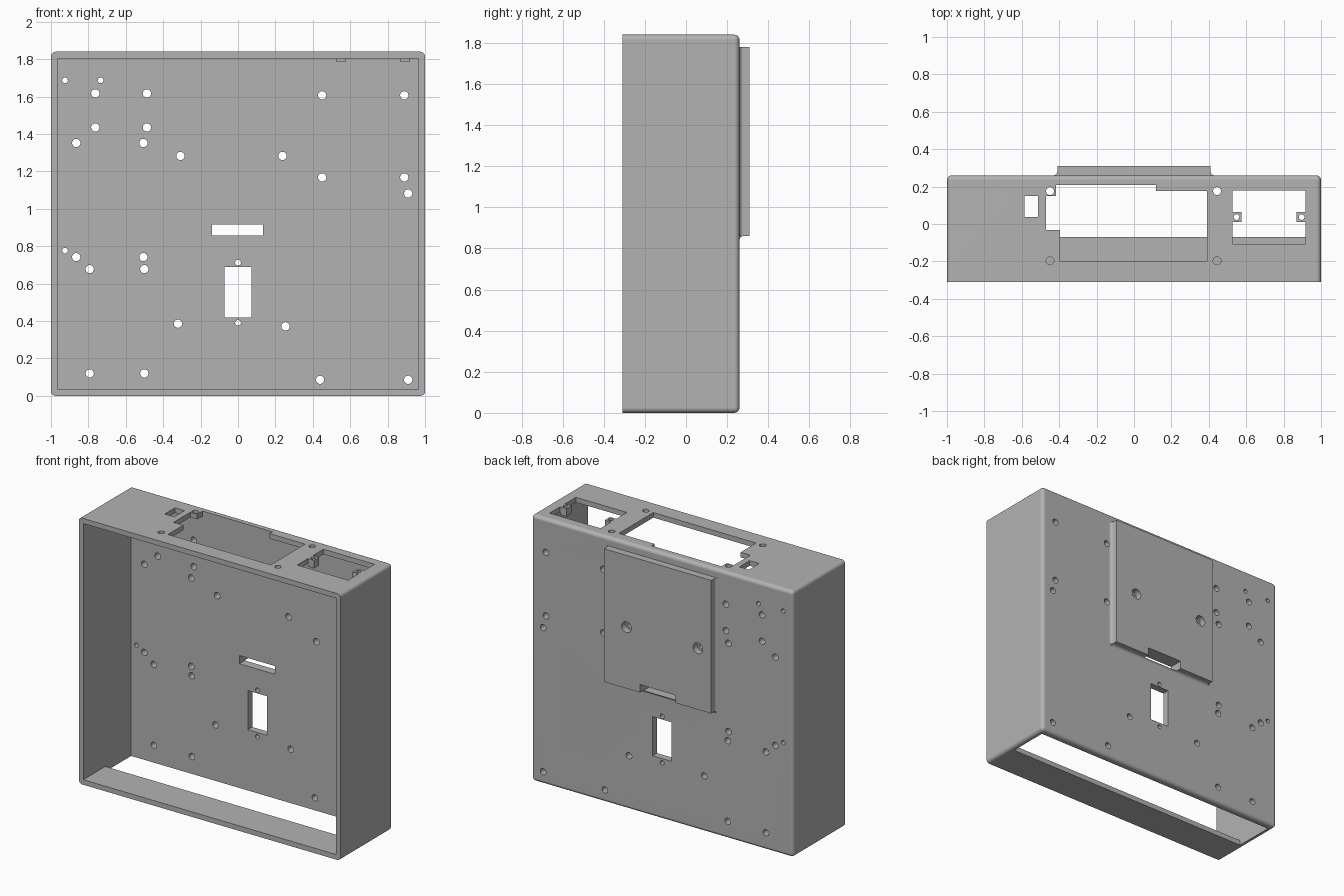
import bpy, bmesh, math
from mathutils import Vector

if "Cube" in bpy.data.objects:
    bpy.data.objects.remove(bpy.data.objects["Cube"], do_unlink=True)

grey = bpy.data.materials.new("plain grey")
grey.use_nodes = True
colour = (0.45, 0.45, 0.45, 1)
grey.diffuse_color = colour
grey.node_tree.nodes["Principled BSDF"].inputs["Base Color"].default_value = colour


def prism(bm, points, axis, low, high):
    """Extrude a flat outline along x, y or z."""
    def place(a, b):
        return {"x": (low, a, b), "y": (a, low, b), "z": (a, b, low)}[axis]
    face = bm.faces.new([bm.verts.new(place(a, b)) for a, b in points])
    made = bmesh.ops.extrude_face_region(bm, geom=[face])["geom"]
    moved = [v for v in made if isinstance(v, bmesh.types.BMVert)]
    step = Vector([(high - low) * (axis == name) for name in "xyz"])
    bmesh.ops.translate(bm, verts=moved, vec=step)


def box(bm, x0, x1, y0, y1, z0, z1):
    prism(bm, [(x0, y0), (x1, y0), (x1, y1), (x0, y1)], "z", z0, z1)


def hole(bm, a, b, radius, axis, low, high, sides=32):
    ring = [(a + radius * math.cos(math.tau * i / sides),
             b + radius * math.sin(math.tau * i / sides)) for i in range(sides)]
    prism(bm, ring, axis, low, high)


def finish(bm, name):
    bmesh.ops.recalc_face_normals(bm, faces=bm.faces)
    mesh = bpy.data.meshes.new(name)
    bm.to_mesh(mesh)
    bm.free()
    mesh.materials.append(grey)
    ob = bpy.data.objects.new(name, mesh)
    bpy.context.collection.objects.link(ob)
    return ob


def combine(target, tool, operation="DIFFERENCE"):
    mod = target.modifiers.new("combine", "BOOLEAN")
    mod.object, mod.operation, mod.solver = tool, operation, "EXACT"
    bpy.context.view_layer.objects.active = target
    bpy.ops.object.modifier_apply(modifier=mod.name)
    bpy.data.objects.remove(tool, do_unlink=True)


def smooth(ob):
    bpy.ops.object.select_all(action="DESELECT")
    ob.select_set(True)
    bpy.context.view_layer.objects.active = ob
    bpy.ops.object.shade_smooth_by_angle(angle=math.radians(30))
    ob.modifiers.new("even shading", "WEIGHTED_NORMAL").keep_sharp = True


FRONT, BACK, INNER, TOP = -0.31, 0.26, 0.212, 1.84

# Outer shell, rounded everywhere except at the open front rim
bm = bmesh.new()
box(bm, -1, 1, FRONT, BACK, 0, TOP)
rounded = [e for e in bm.edges if any(v.co.y > 0 for v in e.verts)]
bmesh.ops.bevel(bm, geom=rounded, offset=0.025, segments=5, profile=0.5, affect="EDGES")
case = finish(bm, "enclosure_case")

# Raised back pad with coved sides and a coved lower edge
cove = [(0.02 * (1 - math.sin(t)), 0.02 * (1 - math.cos(t)))
        for t in [math.pi / 2 * i / 6 for i in range(7)]]
right = [(0.41 + a, BACK + b) for a, b in cove]
half = [(0.43, 0.235)] + right + [(0.41, 0.31)]
half.sort(key=lambda p: p[1])
bm = bmesh.new()
prism(bm, half + [(-x, y) for x, y in reversed(half)], "z", 0.86, 1.78)
pad = finish(bm, "back_pad")
bm = bmesh.new()
lower = sorted([(BACK + b, 0.86 - a) for a, b in cove])
prism(bm, [(0.235, 0.84)] + lower + [(0.28, 0.88), (0.235, 0.88)], "x", -0.41, 0.41)
combine(pad, finish(bm, "pad_cove"), "UNION")
combine(case, pad, "UNION")

# Hollow inside
bm = bmesh.new()
box(bm, -0.965, 0.965, -0.5, INNER, 0.035, 1.805)
combine(case, finish(bm, "cavity"))

# Back wall: mounting holes, cable slot and connector window
bm = bmesh.new()
mounts = [(-0.763, 1.617), (-0.487, 1.617), (-0.763, 1.435), (-0.487, 1.435),
          (-0.865, 1.352), (-0.506, 1.352), (-0.865, 0.742), (-0.506, 0.742),
          (-0.793, 0.678), (-0.501, 0.678), (-0.793, 0.12), (-0.501, 0.12),
          (0.45, 1.607), (0.889, 1.607), (0.45, 1.168), (0.889, 1.168),
          (0.91, 1.082), (0.439, 0.086), (0.91, 0.086),
          (-0.321, 0.386), (0.254, 0.372)]
pad_screws = [(-0.308, 1.283), (0.238, 1.283)]
small = [(-0.925, 1.687), (-0.735, 1.687), (-0.925, 0.777), (0, 0.712), (0, 0.391)]
for x, z in mounts + pad_screws:
    hole(bm, x, z, 0.022, "y", 0.15, 0.4)
for x, z in small:
    hole(bm, x, z, 0.015, "y", 0.15, 0.4)
box(bm, -0.138, 0.135, 0.15, 0.4, 0.858, 0.915)
box(bm, -0.073, 0.073, 0.15, 0.4, 0.42, 0.69)

# Top wall: socket opening, small window, module opening and screw holes
socket = [(-0.417, 0.208), (0.118, 0.208), (0.118, 0.176), (0.39, 0.176),
          (0.39, -0.2), (-0.396, -0.2), (-0.396, -0.032), (-0.47, -0.032),
          (-0.47, 0.15), (-0.417, 0.15)]
prism(bm, socket, "z", 1.76, 1.9)
box(bm, -0.586, -0.513, 0.037, 0.15, 1.76, 1.9)
box(bm, 0.527, 0.917, -0.107, 0.18, 1.76, 1.9)
for x in (-0.449, 0.444):
    for y in (-0.197, 0.176):
        hole(bm, x, y, 0.021, "z", 1.76, 1.9)

# Bottom wall: wide opening behind the front strip
box(bm, -0.965, 0.965, -0.07, INNER, -0.1, 0.05)
combine(case, finish(bm, "openings"))

# Wider screw recesses on the outside of the pad
bm = bmesh.new()
for x, z in pad_screws:
    hole(bm, x, z, 0.037, "y", 0.265, 0.4)
combine(case, finish(bm, "screw_recesses"))
smooth(case)

# Screw tabs inside the module opening
for name, x0, x1, xh in (("left_screw_tab", 0.869, 0.917, 0.896),
                         ("right_screw_tab", 0.527, 0.575, 0.548)):
    bm = bmesh.new()
    box(bm, x0, x1, 0.01, 0.065, 1.785, TOP)
    tab = finish(bm, name)
    bm = bmesh.new()
    hole(bm, xh, 0.037, 0.015, "z", 1.7, 1.9)
    combine(tab, finish(bm, "tab_hole"))
    smooth(tab)
